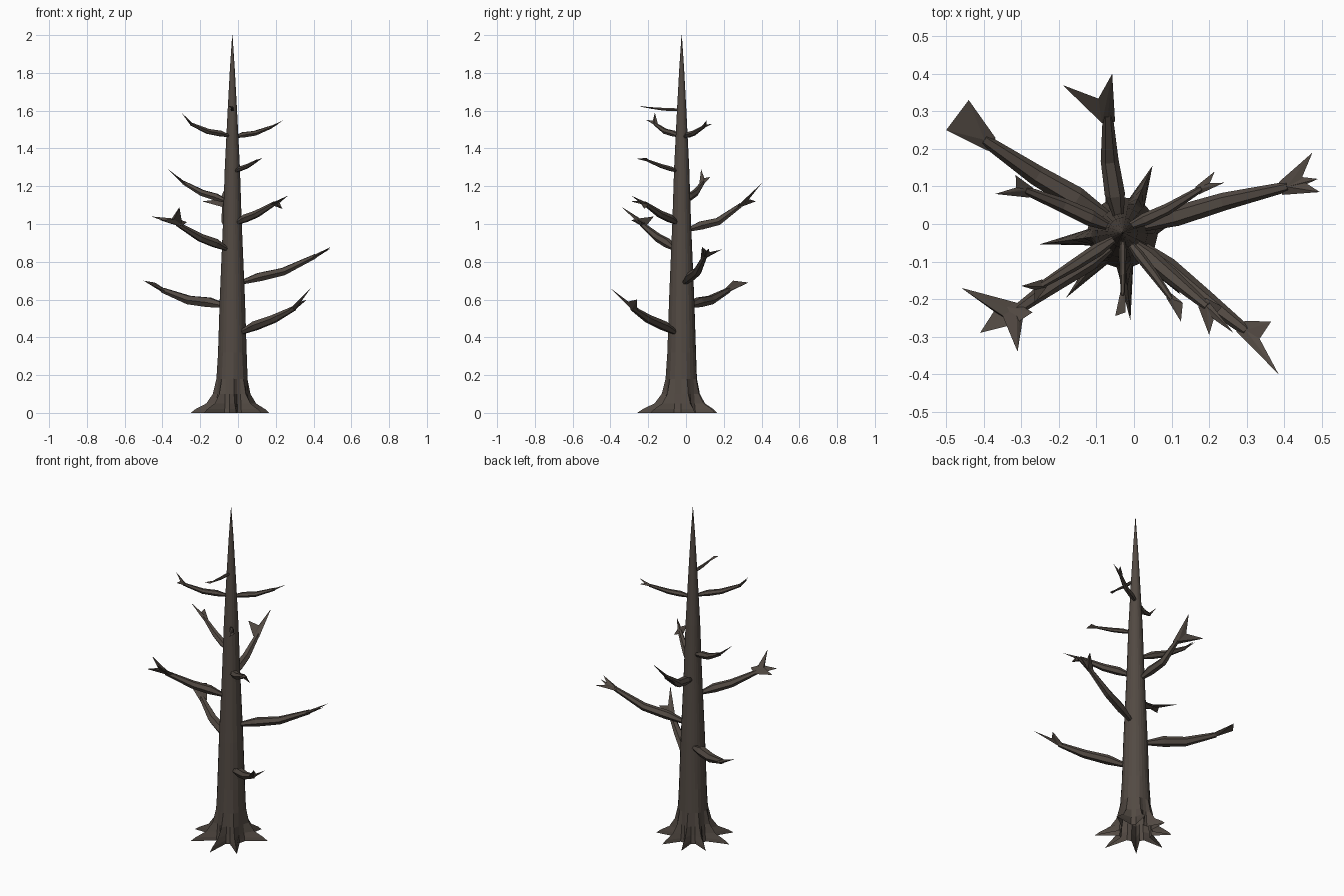
import bpy, bmesh, math
from mathutils import Vector

if "Cube" in bpy.data.objects:
    bpy.data.objects.remove(bpy.data.objects["Cube"])

bark = bpy.data.materials.new("dark bark")
bark.diffuse_color = (0.085, 0.068, 0.056, 1)
bark.use_nodes = True
bark.node_tree.nodes["Principled BSDF"].inputs["Base Color"].default_value = bark.diffuse_color


def finish(name, bm):
    bmesh.ops.recalc_face_normals(bm, faces=bm.faces)
    me = bpy.data.meshes.new(name)
    bm.to_mesh(me)
    bm.free()
    me.materials.append(bark)
    ob = bpy.data.objects.new(name, me)
    bpy.context.collection.objects.link(ob)
    return ob


def skin(bm, rings, bottom=True):
    # join consecutive rings of equal length into a tube
    vs = [[bm.verts.new(p) for p in r] for r in rings]
    n = len(vs[0])
    for a, b in zip(vs, vs[1:]):
        for i in range(n):
            j = (i + 1) % n
            bm.faces.new((a[i], a[j], b[j], b[i]))
    if bottom:
        bm.faces.new(vs[0][::-1])
    bm.faces.new(vs[-1])


def hull(bm, pts):
    t = bmesh.new()
    for p in pts:
        t.verts.new(p)
    bmesh.ops.convex_hull(t, input=t.verts[:])
    vm = {v: bm.verts.new(v.co) for v in t.verts if v.link_faces}
    for f in t.faces:
        bm.faces.new([vm[v] for v in f.verts])
    t.free()


# trunk with a star of roots: (angle, reach) of each root
CX, CY = -0.03, -0.023
roots = [(20, .208), (66, .195), (106, .195), (146, .20), (188, .223),
         (229, .23), (275, .236), (313, .225)]
# (z, trunk radius, how far the roots stick out)
levels = [(0, .094, 1), (.02, .091, .8), (.05, .088, .38), (.10, .085, .14),
          (.18, .081, .03), (.32, .076, 0), (.60, .067, 0), (1.0, .050, 0),
          (1.3, .040, 0), (1.6, .025, 0), (1.82, .013, 0), (2.0, .001, 0)]
rings = []
for z, r, out in levels:
    ring = []
    for i, (ang, reach) in enumerate(roots):
        gap = (roots[(i + 1) % len(roots)][0] - ang) % 360
        # narrow root crest, then two shoulders on the round trunk
        for a, d in ((ang, r + (reach - r) * out), (ang + gap * .32, r), (ang + gap * .68, r)):
            a = math.radians(a)
            ring.append((CX + d * math.cos(a), CY + d * math.sin(a), z))
    rings.append(ring)
bm = bmesh.new()
skin(bm, rings, bottom=False)
finish("trunk_and_roots", bm)


def branch(name, r, base, mid, fork, tips, web=False):
    # tapered six-sided limb that ends in flat pointed prongs
    base, mid, fork = Vector(base), Vector(mid), Vector(fork)
    drop = Vector((0, 0, -r * .25))
    base, mid = base + drop, mid + drop
    axis = (fork - base).normalized()
    side = axis.cross(Vector((0, 0, 1))).normalized()
    up = side.cross(axis)
    path = [(base, .45), (base.lerp(mid, .45) + up * r * .15, 1), (mid, .88), (fork, .5)]
    bm = bmesh.new()
    skin(bm, [[p + (side * math.cos(k * math.pi / 3) + up * .95 * math.sin(k * math.pi / 3)) * r * s
               for k in range(6)] for p, s in path])
    back = fork - axis * r * .8
    root = [back + side * r * .65, back - side * r * .65, fork + up * r * .35,
            fork - up * r * .35, fork + axis * r * .6]
    tips = [Vector(t) for t in tips]
    if web:
        hull(bm, root + tips)
    else:
        # a short web joins the feet of the prongs
        feet = [fork.lerp(t, .3) for t in tips]
        for t in tips:
            hull(bm, root + feet + [t])
    finish(name, bm)


# lower limbs
branch("branch_low_right", .028, (.01, -.05, .43), (.19, -.20, .505), (.30, -.285, .555),
       [(.385, -.40, .66), (.365, -.26, .60)])
branch("branch_low_left", .031, (-.07, .02, .575), (-.26, .13, .605), (-.40, .225, .65),
       [(-.44, .33, .69), (-.50, .25, .70), (-.405, .235, .66)], True)
branch("branch_long_right", .027, (.01, -.01, .695), (.24, .06, .755), (.41, .10, .83),
       [(.475, .19, .865), (.495, .085, .88), (.49, .12, .87), (.385, .10, .81)])
branch("branch_mid_left", .027, (-.06, -.06, .875), (-.20, -.15, .935), (-.32, -.235, 1.0),
       [(-.46, -.17, 1.04), (-.41, -.29, 1.02), (-.31, -.34, 1.09), (-.27, -.235, 1.01)])
# middle limbs
branch("branch_back", .027, (-.04, .01, .975), (-.065, .17, 1.02), (-.07, .29, 1.10),
       [(-.058, .40, 1.215), (-.19, .37, 1.12)])
branch("branch_mid_right", .024, (-.01, -.045, 1.01), (.10, -.14, 1.06), (.195, -.22, 1.11),
       [(.20, -.295, 1.12), (.265, -.29, 1.15), (.235, -.22, 1.08)])
branch("branch_upper_left", .022, (-.06, -.01, 1.125), (-.19, .05, 1.17), (-.29, .09, 1.22),
       [(-.37, .08, 1.29), (-.315, .13, 1.25), (-.27, .075, 1.21)])
# upper limbs
branch("branch_thin_front_right", .014, (-.02, -.04, 1.28), (.05, -.13, 1.31), (.10, -.20, 1.335),
       [(.125, -.26, 1.345), (.13, -.21, 1.35)], True)
branch("branch_top_right", .017, (-.02, -.01, 1.465), (.09, .04, 1.485), (.18, .095, 1.515),
       [(.215, .14, 1.53), (.24, .11, 1.55)])
branch("branch_top_left", .018, (-.045, -.035, 1.47), (-.16, -.11, 1.495), (-.25, -.165, 1.53),
       [(-.30, -.165, 1.59), (-.265, -.21, 1.55)])
branch("branch_top_front", .010, (-.03, -.03, 1.605), (-.03, -.12, 1.61), (-.03, -.19, 1.615),
       [(-.05, -.245, 1.625), (-.022, -.235, 1.62)], True)
